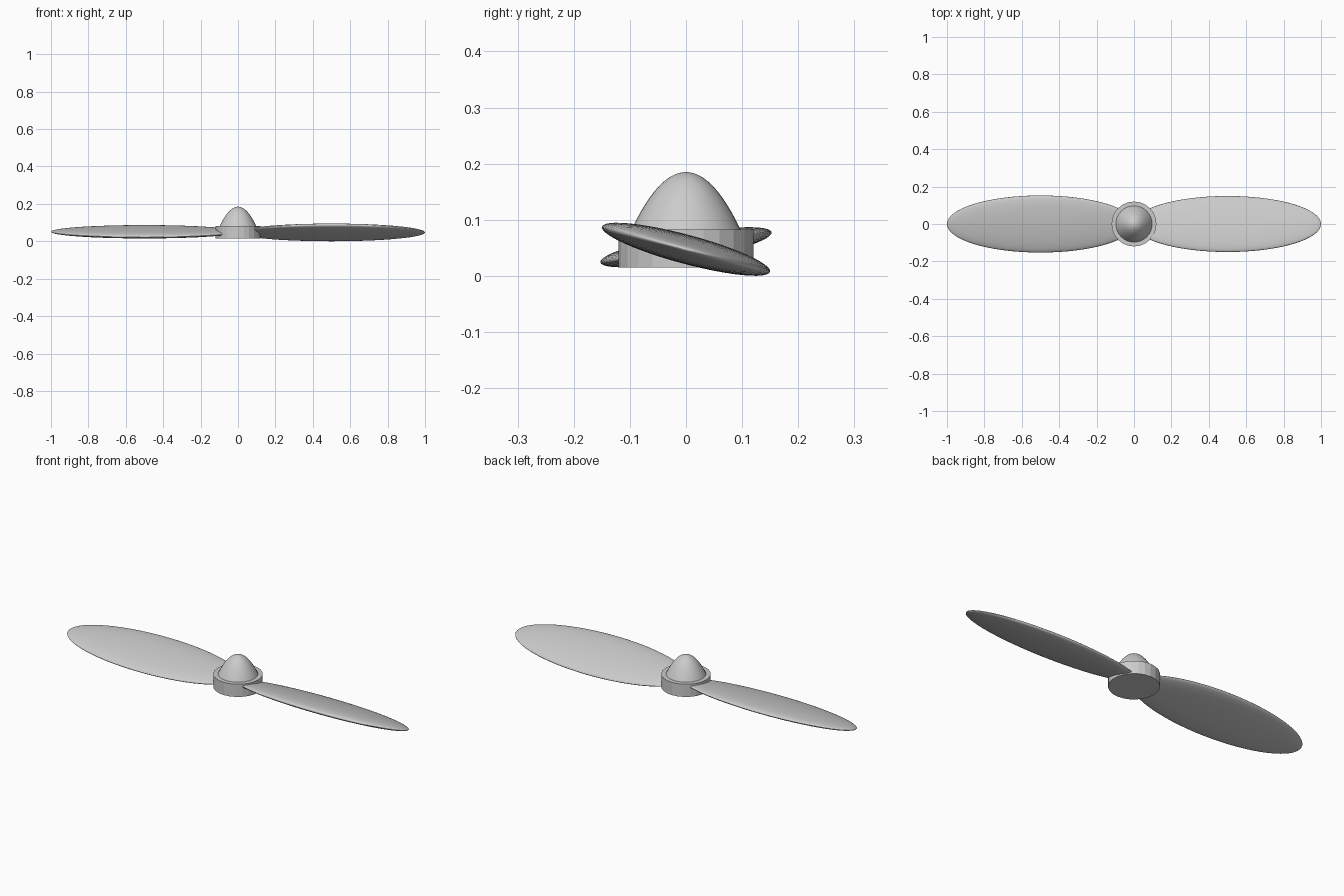
import bpy, bmesh
from math import radians, sqrt
from mathutils import Matrix

cube = bpy.data.objects.get("Cube")
if cube:
    bpy.data.objects.remove(cube, do_unlink=True)

grey = bpy.data.materials.new("light_grey")
grey.use_nodes = True
colour = (0.6, 0.6, 0.6, 1)
grey.diffuse_color = colour
grey.node_tree.nodes["Principled BSDF"].inputs["Base Color"].default_value = colour


def add_part(name, bm, smooth):
    mesh = bpy.data.meshes.new(name)
    bmesh.ops.recalc_face_normals(bm, faces=bm.faces)
    for face in bm.faces:
        face.smooth = smooth
    bm.to_mesh(mesh)
    bm.free()
    mesh.materials.append(grey)
    obj = bpy.data.objects.new(name, mesh)
    bpy.context.collection.objects.link(obj)
    return obj


# Blades: flattened ellipsoids pitched about their long axis
def blade(name, x, z, half_thick, pitch):
    bm = bmesh.new()
    bmesh.ops.create_uvsphere(
        bm, u_segments=48, v_segments=32, radius=1,
        matrix=Matrix.Rotation(radians(90), 4, "Y"))
    shape = Matrix.Diagonal((0.5, 0.155, half_thick, 1))
    bm.transform(Matrix.Rotation(radians(pitch), 4, "X") @ shape)
    obj = add_part(name, bm, True)
    obj.location = (x, 0, z)


blade("left_blade", 0.5, 0.0475, 0.026, -15)
blade("right_blade", -0.5, 0.051, 0.024, 10)

# Hub: short faceted cylinder
bm = bmesh.new()
bmesh.ops.create_cone(bm, cap_ends=True, segments=24, radius1=0.12,
                      radius2=0.12, depth=0.068)
hub = add_part("hub", bm, False)
hub.location.z = 0.049

# Spinner: parabolic nose cone spun around the axis
base, height, radius, steps = 0.083, 0.102, 0.097, 16
bm = bmesh.new()
profile = []
for i in range(steps + 1):
    r = radius * i / steps
    profile.append(bm.verts.new((r, 0, base + height * (1 - (r / radius) ** 2))))
edges = [bm.edges.new(pair) for pair in zip(profile, profile[1:])]
bmesh.ops.spin(bm, geom=profile + edges, cent=(0, 0, 0), axis=(0, 0, 1),
               angle=radians(360), steps=32)
bmesh.ops.remove_doubles(bm, verts=bm.verts, dist=0.0001)
add_part("spinner", bm, True)
